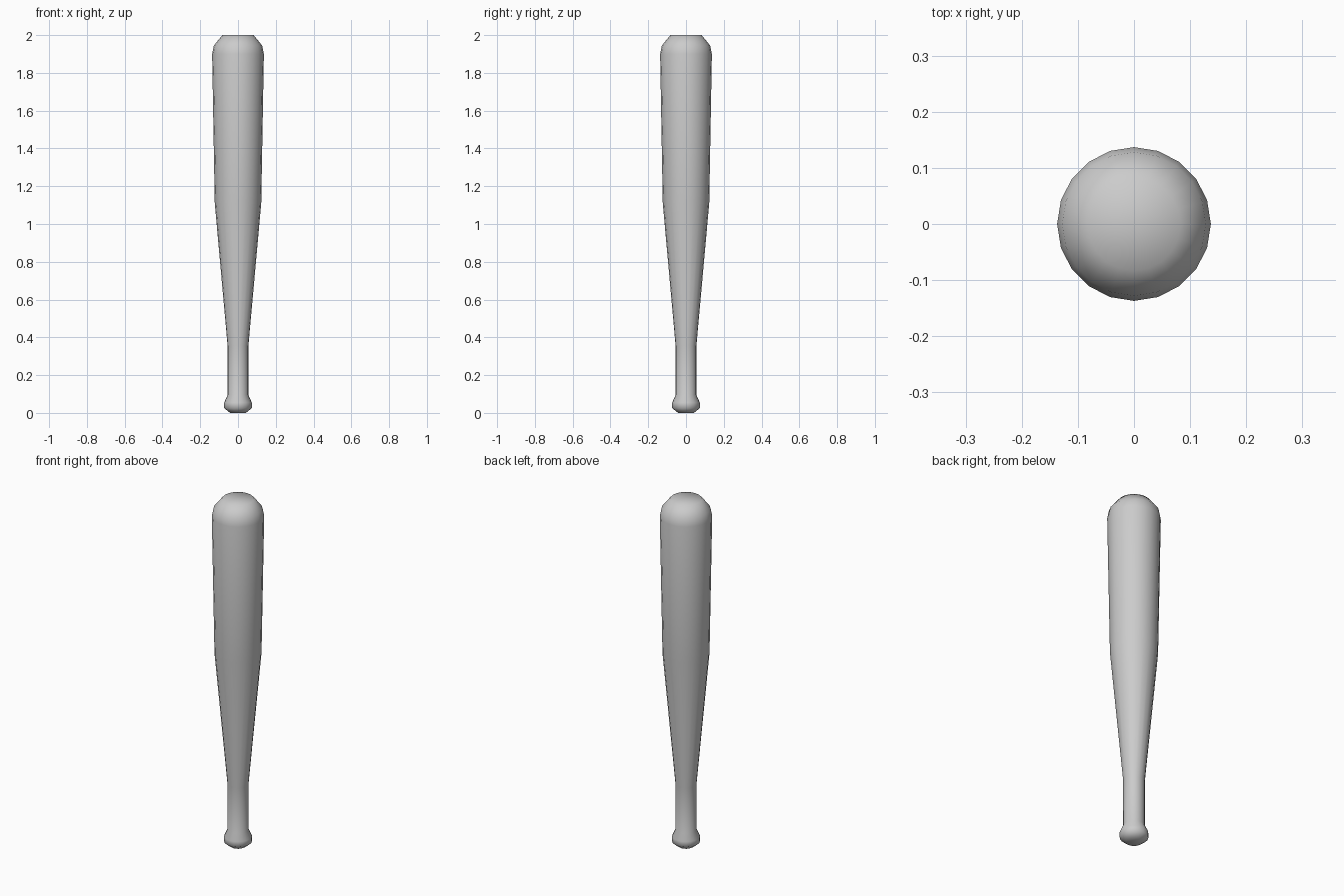
import bpy, bmesh, math

if "Cube" in bpy.data.objects:
    bpy.data.objects.remove(bpy.data.objects["Cube"])

SIDES = 20


def lathe(name, profile, sides=SIDES):
    """Revolve (radius, z) points around z; close both ends with a fan."""
    bm = bmesh.new()
    rings = [[bm.verts.new((r * math.cos(2 * math.pi * i / sides),
                            r * math.sin(2 * math.pi * i / sides), z))
              for i in range(sides)] for r, z in profile]
    for a, b in zip(rings, rings[1:]):
        for i in range(sides):
            j = (i + 1) % sides
            bm.faces.new((a[i], a[j], b[j], b[i]))
    for ring, (r, z) in ((rings[0], profile[0]), (rings[-1], profile[-1])):
        centre = bm.verts.new((0, 0, z))
        for i in range(sides):
            bm.faces.new((ring[i], ring[(i + 1) % sides], centre))
    bmesh.ops.recalc_face_normals(bm, faces=bm.faces)
    for f in bm.faces:
        f.smooth = True
    mesh = bpy.data.meshes.new(name)
    bm.to_mesh(mesh)
    bm.free()
    obj = bpy.data.objects.new(name, mesh)
    bpy.context.collection.objects.link(obj)
    return obj


# Bat: knob, grip, taper, barrel and rounded tip in one smooth profile
knob = [(0.042, 0.0), (0.073, 0.025), (0.073, 0.055)]
grip = [(0.055, 0.095), (0.055, 0.355)]
barrel = [(0.123, 1.11), (0.137, 1.90)]
tip = [(0.128, 1.945), (0.083, 2.0)]
lathe("bat", knob + grip + barrel + tip)
